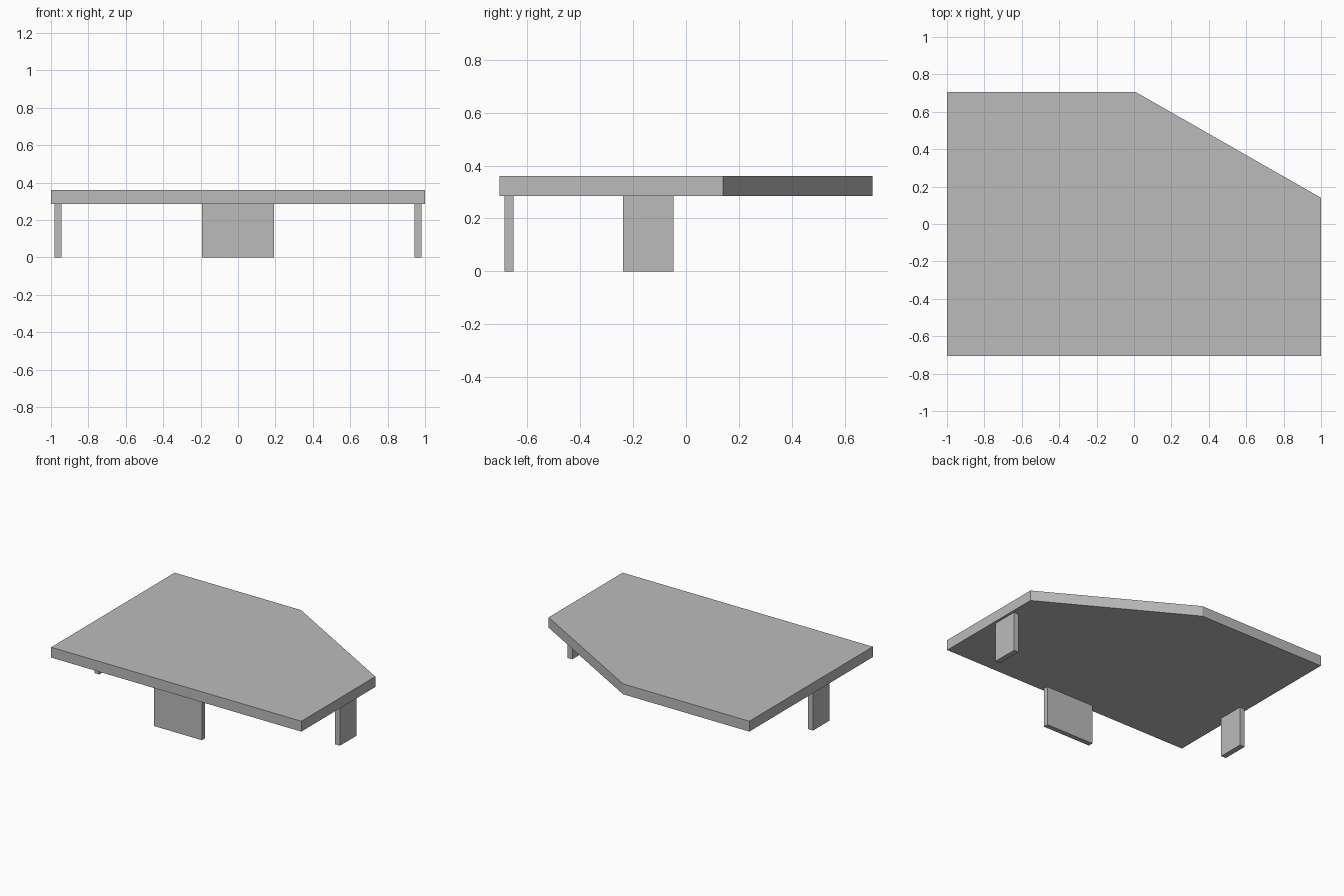
import bpy
import bmesh

if "Cube" in bpy.data.objects:
    bpy.data.objects.remove(bpy.data.objects["Cube"], do_unlink=True)

TOP = 0.36
UNDERSIDE = 0.285

grey = bpy.data.materials.new("plain grey")
grey.use_nodes = True
colour = (0.5, 0.5, 0.5, 1)
grey.diffuse_color = colour
grey.node_tree.nodes["Principled BSDF"].inputs["Base Color"].default_value = colour


def slab(name, outline, z0, z1):
    """Extrude a flat outline upwards from z0 to z1."""
    bm = bmesh.new()
    face = bm.faces.new([bm.verts.new((x, y, z0)) for x, y in outline])
    raised = bmesh.ops.extrude_face_region(bm, geom=[face])["geom"]
    verts = [v for v in raised if isinstance(v, bmesh.types.BMVert)]
    bmesh.ops.translate(bm, verts=verts, vec=(0, 0, z1 - z0))
    bmesh.ops.recalc_face_normals(bm, faces=bm.faces)
    mesh = bpy.data.meshes.new(name)
    bm.to_mesh(mesh)
    bm.free()
    mesh.materials.append(grey)
    obj = bpy.data.objects.new(name, mesh)
    bpy.context.collection.objects.link(obj)
    return obj


def rectangle(x0, x1, y0, y1):
    return [(x0, y0), (x1, y0), (x1, y1), (x0, y1)]


# Table top with one angled corner
slab("table_top", [(-1, -0.705), (1, -0.705), (1, 0.14), (0.01, 0.705), (-1, 0.705)],
     UNDERSIDE, TOP)

# Wide support panel under the front edge
slab("front_support", rectangle(-0.192, 0.192, -0.687, -0.652), 0, UNDERSIDE)

# Matching flat legs at both ends
for name, side in (("right_leg", -1), ("left_leg", 1)):
    x0, x1 = sorted((side * 0.943, side * 0.982))
    slab(name, rectangle(x0, x1, -0.238, -0.048), 0, UNDERSIDE)
